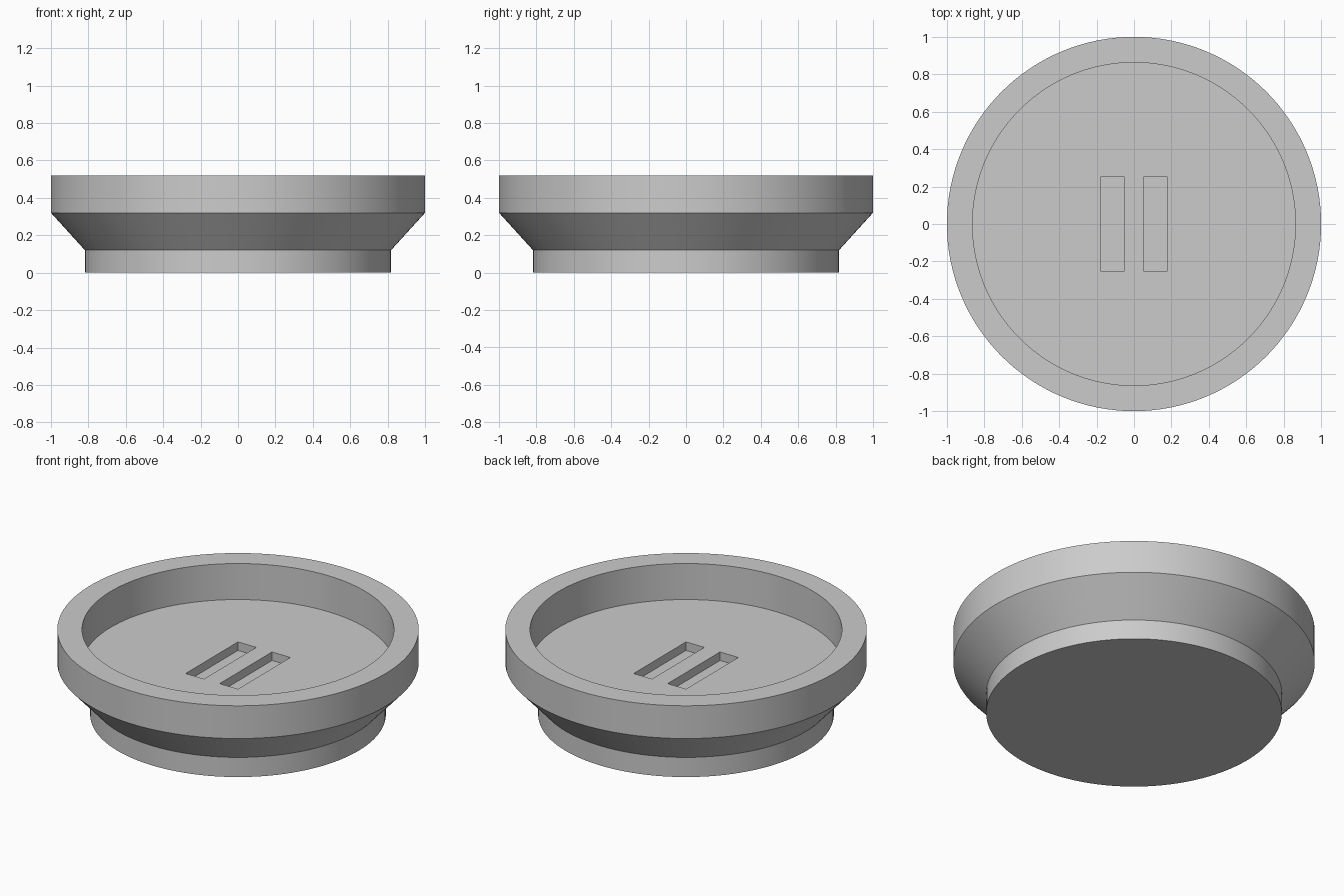
import bpy, bmesh, math
from mathutils import Matrix, Vector

SEGMENTS = 128
RIM_R, INNER_R, FOOT_R = 1.0, 0.863, 0.818
FOOT_Z, FLARE_Z, RIM_Z, FLOOR_Z = 0.12, 0.32, 0.52, 0.30
SLOT_W, SLOT_L, SLOT_DEPTH, SLOT_X = 0.124, 0.505, 0.052, 0.115

if "Cube" in bpy.data.objects:
    bpy.data.objects.remove(bpy.data.objects["Cube"])

grey = bpy.data.materials.new("plain_grey")
grey.use_nodes = True
colour = (0.6, 0.6, 0.6, 1.0)
grey.diffuse_color = colour
grey.node_tree.nodes["Principled BSDF"].inputs["Base Color"].default_value = colour


def add_object(name, bm):
    bmesh.ops.recalc_face_normals(bm, faces=bm.faces)
    mesh = bpy.data.meshes.new(name)
    bm.to_mesh(mesh)
    bm.free()
    mesh.materials.append(grey)
    obj = bpy.data.objects.new(name, mesh)
    bpy.context.collection.objects.link(obj)
    return obj


def lathe(name, profile):
    """Stack rings along the profile, then cap the first and last one."""
    bm = bmesh.new()
    angles = [math.tau * i / SEGMENTS for i in range(SEGMENTS)]
    rings = [[bm.verts.new((r * math.cos(a), r * math.sin(a), z)) for a in angles]
             for r, z in profile]
    for low, high in zip(rings, rings[1:]):
        for i in range(SEGMENTS):
            j = (i + 1) % SEGMENTS
            bm.faces.new((low[i], low[j], high[j], high[i]))
    bm.faces.new(rings[0])
    bm.faces.new(rings[-1])
    return add_object(name, bm)


# Round dish: foot, flare, rim and sunken floor
dish = lathe("dish", [(FOOT_R, 0), (FOOT_R, FOOT_Z), (RIM_R, FLARE_Z),
                      (RIM_R, RIM_Z), (INNER_R, RIM_Z), (INNER_R, FLOOR_Z)])

# Pair of blind slots in the floor
bm = bmesh.new()
for side in (-1, 1):
    place = Matrix.Translation((side * SLOT_X, 0, FLOOR_Z))
    size = Matrix.Diagonal(Vector((SLOT_W, SLOT_L, 2 * SLOT_DEPTH, 1)))
    bmesh.ops.create_cube(bm, size=1, matrix=place @ size)
cutter = add_object("slot_cutter", bm)
cutter.hide_render = True

cut = dish.modifiers.new("slots", "BOOLEAN")
cut.operation = "DIFFERENCE"
cut.solver = "EXACT"
cut.object = cutter

bpy.ops.object.select_all(action="DESELECT")
dish.select_set(True)
bpy.context.view_layer.objects.active = dish
bpy.ops.object.modifier_apply(modifier=cut.name)
bpy.data.objects.remove(cutter)
bpy.ops.object.shade_smooth_by_angle(angle=math.radians(30))
